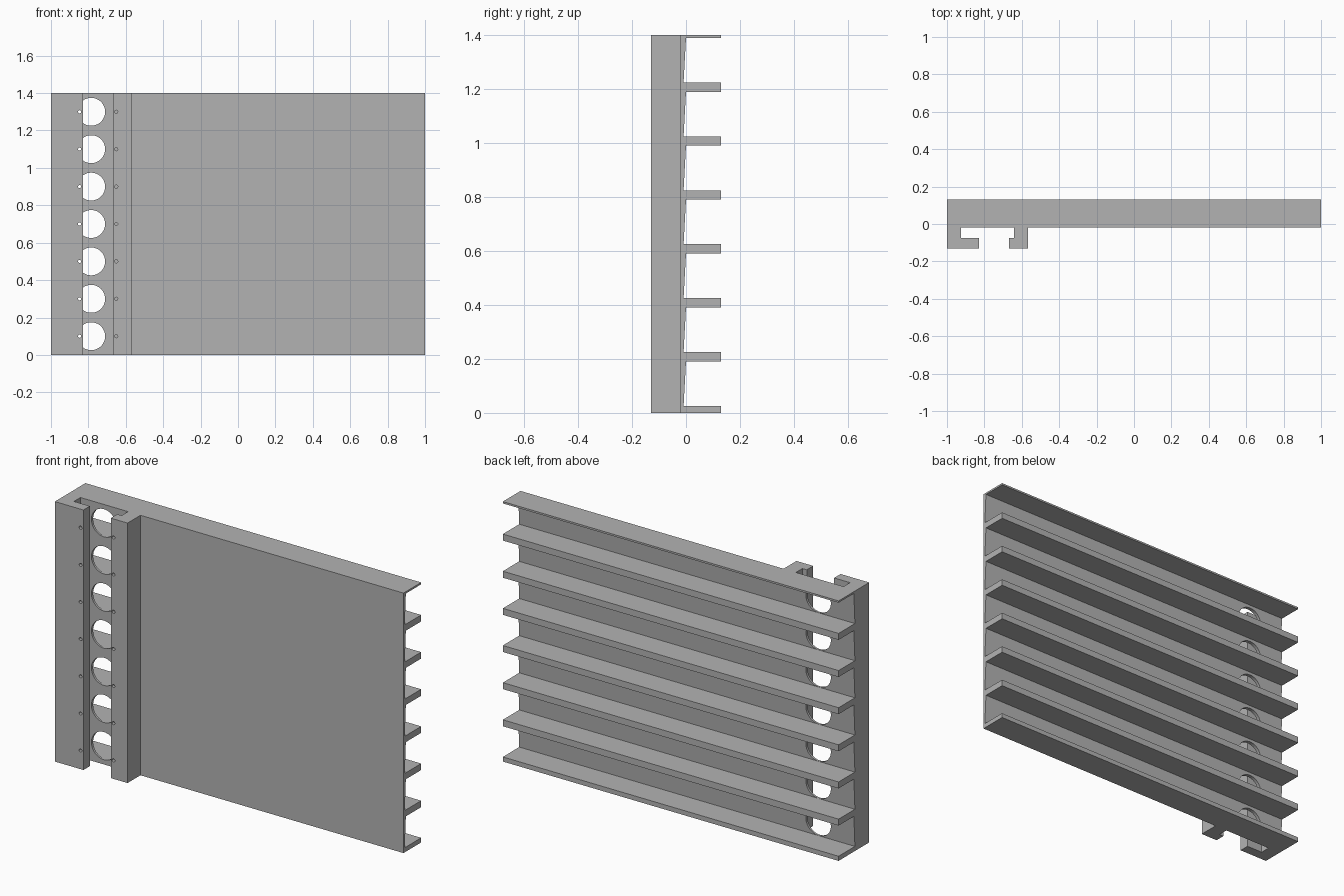
import bpy, bmesh, math
from mathutils import Matrix, Vector

cube = bpy.data.objects.get("Cube")
if cube:
    bpy.data.objects.remove(cube, do_unlink=True)

grey = bpy.data.materials.new("mid_grey")
grey.use_nodes = True
colour = (0.45, 0.45, 0.45, 1)
grey.diffuse_color = colour
grey.node_tree.nodes["Principled BSDF"].inputs["Base Color"].default_value = colour

HEIGHT, PITCH, SLOTS = 1.4, 0.2, 7
FRONT, BACK, PLATE = -0.13, 0.13, -0.02


def add_object(name, bm):
    bmesh.ops.recalc_face_normals(bm, faces=bm.faces)
    mesh = bpy.data.meshes.new(name)
    bm.to_mesh(mesh)
    bm.free()
    mesh.materials.append(grey)
    obj = bpy.data.objects.new(name, mesh)
    bpy.context.collection.objects.link(obj)
    return obj


def extrude(name, points, direction):
    bm = bmesh.new()
    face = bm.faces.new([bm.verts.new(p) for p in points])
    result = bmesh.ops.extrude_face_region(bm, geom=[face], use_keep_orig=True)
    verts = [v for v in result["geom"] if isinstance(v, bmesh.types.BMVert)]
    bmesh.ops.translate(bm, vec=Vector(direction), verts=verts)
    return add_object(name, bm)


def drill(obj, x, radius, y0, y1, segments):
    """Cut one round hole per slot through obj along y."""
    bm = bmesh.new()
    for i in range(SLOTS):
        place = Matrix.Translation((x, (y0 + y1) / 2, PITCH * (i + 0.5)))
        bmesh.ops.create_cone(bm, cap_ends=True, segments=segments,
                              radius1=radius, radius2=radius, depth=y1 - y0,
                              matrix=place @ Matrix.Rotation(math.pi / 2, 4, 'X'))
    cutter = add_object("hole_cutter", bm)
    cutter.hide_render = True
    mod = obj.modifiers.new("holes", 'BOOLEAN')
    mod.operation, mod.solver, mod.object = 'DIFFERENCE', 'EXACT', cutter
    graph = bpy.context.evaluated_depsgraph_get()
    mesh = bpy.data.meshes.new_from_object(obj.evaluated_get(graph))
    obj.modifiers.clear()
    obj.data = mesh
    bpy.data.objects.remove(cutter, do_unlink=True)


# Back panel with shelf fins and slightly sloping slot floors
comb = [(PLATE, 0)]
for i in range(SLOTS + 1):
    low = max(0, PITCH * i - 0.01)
    high = min(HEIGHT, PITCH * i + 0.025)
    if i > 0:
        comb.append((0, low))
    comb += [(BACK, low), (BACK, high)]
    if i < SLOTS:
        comb.append((-0.009, high))
comb.append((PLATE, HEIGHT))
panel = extrude("finned_panel", [(-1, y, z) for y, z in comb], (2, 0, 0))
drill(panel, -0.785, 0.0745, -0.06, 0.06, 48)


# Two hooked rails forming the channel on the front
def rail(name, outer, wall, lip, hole_x):
    lip_back = -0.075
    profile = [(outer, PLATE), (outer, FRONT), (lip, FRONT),
               (lip, lip_back), (wall, lip_back), (wall, PLATE)]
    obj = extrude(name, [(x, y, 0) for x, y in profile], (0, 0, HEIGHT))
    drill(obj, hole_x, 0.0085, -0.2, -0.05, 16)


rail("outer_rail", -1, -0.925, -0.83, -0.847)
rail("inner_rail", -0.567, -0.641, -0.667, -0.651)

# Smooth hole walls, crisp edges
for obj in bpy.context.scene.objects:
    obj.select_set(obj.type == 'MESH')
bpy.context.view_layer.objects.active = panel
bpy.ops.object.shade_smooth_by_angle(angle=math.radians(30))
